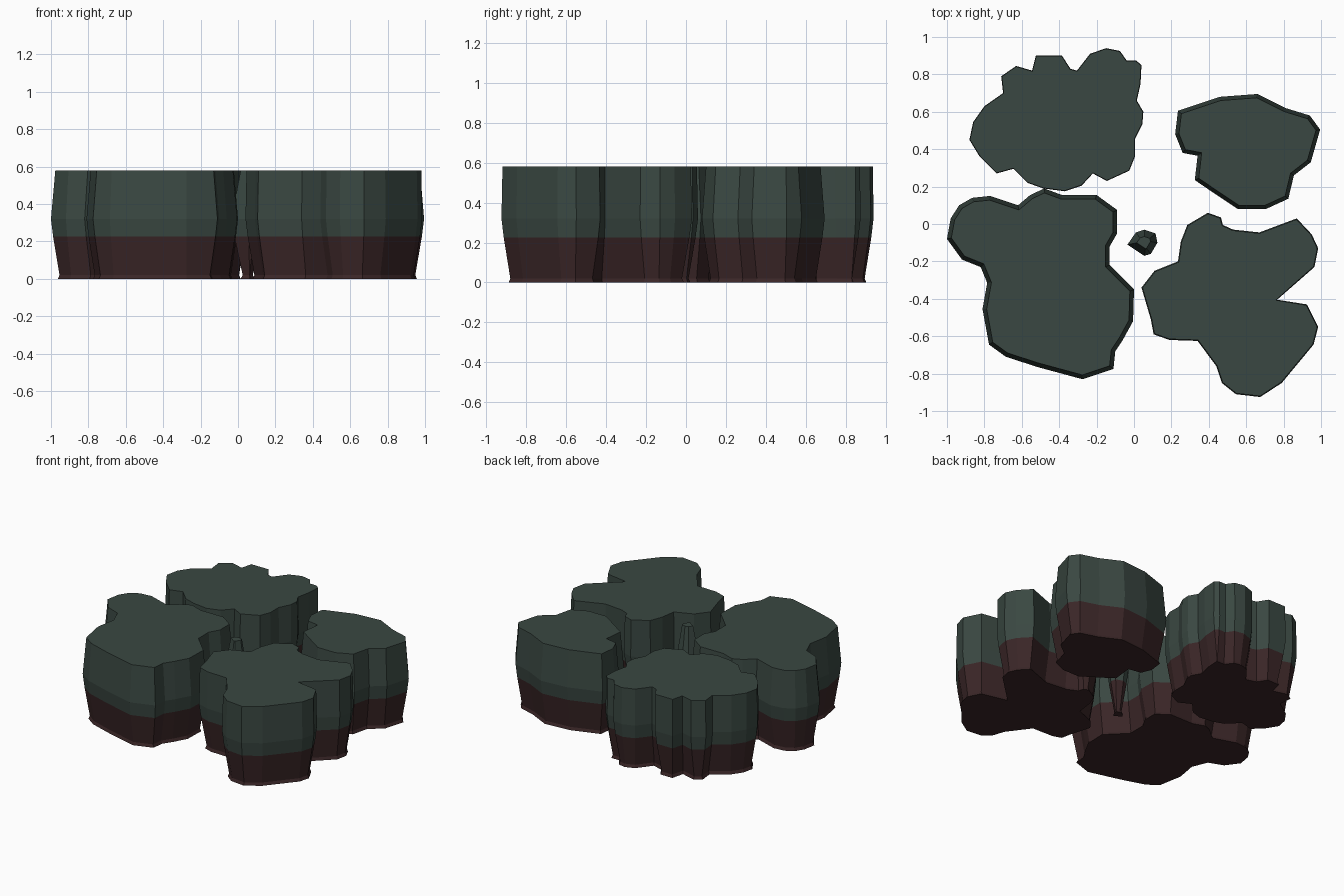
import bpy, bmesh
from mathutils import Vector


def material(name, rgb):
    m = bpy.data.materials.new(name)
    m.diffuse_color = (*rgb, 1)
    return m


GREEN = material("dark_foliage_green", (0.042, 0.064, 0.054))
BROWN = material("dark_bark_brown", (0.042, 0.019, 0.020))
SPLIT = 0.225  # height where the brown base meets the green upper part


def inset(points, d):
    """Move a clockwise outline inwards by d with clamped mitres."""
    out = []
    for i, p in enumerate(points):
        a = (p - points[i - 1]).normalized()
        b = (points[(i + 1) % len(points)] - p).normalized()
        na, nb = Vector((a.y, -a.x)), Vector((b.y, -b.x))
        n = (na + nb).normalized()
        out.append(p + n * d / max(n.dot(na), 0.7))
    return out


def clump(name, outline, top_inset):
    """Stack insets of one outline into a clump with a flared foot."""
    pts = [Vector(p) for p in outline]
    profile = [(0, 0.035), (0.02, 0.043), (SPLIT, 0.011), (0.32, 0), (0.58, top_inset)]
    bm = bmesh.new()
    rings = [[bm.verts.new((p.x, p.y, z)) for p in inset(pts, d)] for z, d in profile]
    n = len(pts)
    for lo, hi in zip(rings, rings[1:]):
        for i in range(n):
            j = (i + 1) % n
            bm.faces.new((lo[i], lo[j], hi[j], hi[i]))
    caps = [bm.faces.new(rings[0]), bm.faces.new(rings[-1])]
    bmesh.ops.recalc_face_normals(bm, faces=bm.faces[:])
    bmesh.ops.triangulate(bm, faces=caps)
    for f in bm.faces:
        f.material_index = 1 if f.calc_center_median().z < SPLIT else 0
    mesh = bpy.data.meshes.new(name)
    bm.to_mesh(mesh)
    bm.free()
    mesh.materials.append(GREEN)
    mesh.materials.append(BROWN)
    ob = bpy.data.objects.new(name, mesh)
    bpy.context.collection.objects.link(ob)


# Lobed clump at the back left
clump("back_left_clump", [
    (-.88, .45), (-.86, .545), (-.80, .63), (-.70, .70), (-.71, .79), (-.63, .845),
    (-.545, .82), (-.525, .90), (-.385, .90), (-.34, .83), (-.305, .82), (-.235, .91),
    (-.15, .94), (-.075, .925), (-.04, .875), (.01, .875), (.04, .85), (.035, .75),
    (.015, .66), (.05, .60), (.045, .535), (.005, .455), (.005, .36), (-.025, .285),
    (-.145, .23), (-.22, .27), (-.28, .205), (-.37, .175), (-.485, .19), (-.57, .22),
    (-.645, .295), (-.735, .27), (-.825, .36)], 0.003)

# Smaller clump at the back right
clump("back_right_clump", [
    (.235, .605), (.46, .68), (.66, .695), (.81, .62), (.94, .58), (.995, .505),
    (.945, .33), (.855, .26), (.825, .135), (.705, .08), (.555, .08), (.42, .17),
    (.325, .235), (.34, .365), (.26, .38), (.22, .48)], 0.02)

# Large clump at the front left
clump("front_left_clump", [
    (-1, -.08), (-.98, .03), (-.935, .10), (-.865, .14), (-.77, .15), (-.62, .10),
    (-.555, .155), (-.48, .19), (-.385, .155), (-.20, .155), (-.09, .075), (-.09, -.05),
    (-.13, -.12), (-.13, -.22), (0, -.35), (-.005, -.52), (-.06, -.62), (-.10, -.68),
    (-.11, -.775), (-.275, -.83), (-.515, -.765), (-.685, -.71), (-.775, -.645),
    (-.81, -.455), (-.785, -.315), (-.82, -.23), (-.92, -.19)], 0.022)

# Cleft clump at the front right
clump("front_right_clump", [
    (.04, -.34), (.11, -.25), (.235, -.20), (.25, -.095), (.285, -.005), (.395, .06),
    (.465, .035), (.475, -.005), (.53, -.03), (.67, -.045), (.87, .03), (.95, -.055),
    (.985, -.13), (.965, -.23), (.765, -.405), (.925, -.43), (.985, -.55), (.96, -.645),
    (.79, -.85), (.675, -.925), (.545, -.91), (.47, -.85), (.44, -.76), (.34, -.625),
    (.19, -.62), (.105, -.59), (.09, -.51)], 0.005)

# Slim stem in the middle
clump("middle_stem", [
    (-.035, -.11), (.01, -.045), (.055, -.03), (.115, -.05), (.125, -.10),
    (.09, -.16), (.055, -.17), (.01, -.14)], 0.035)
